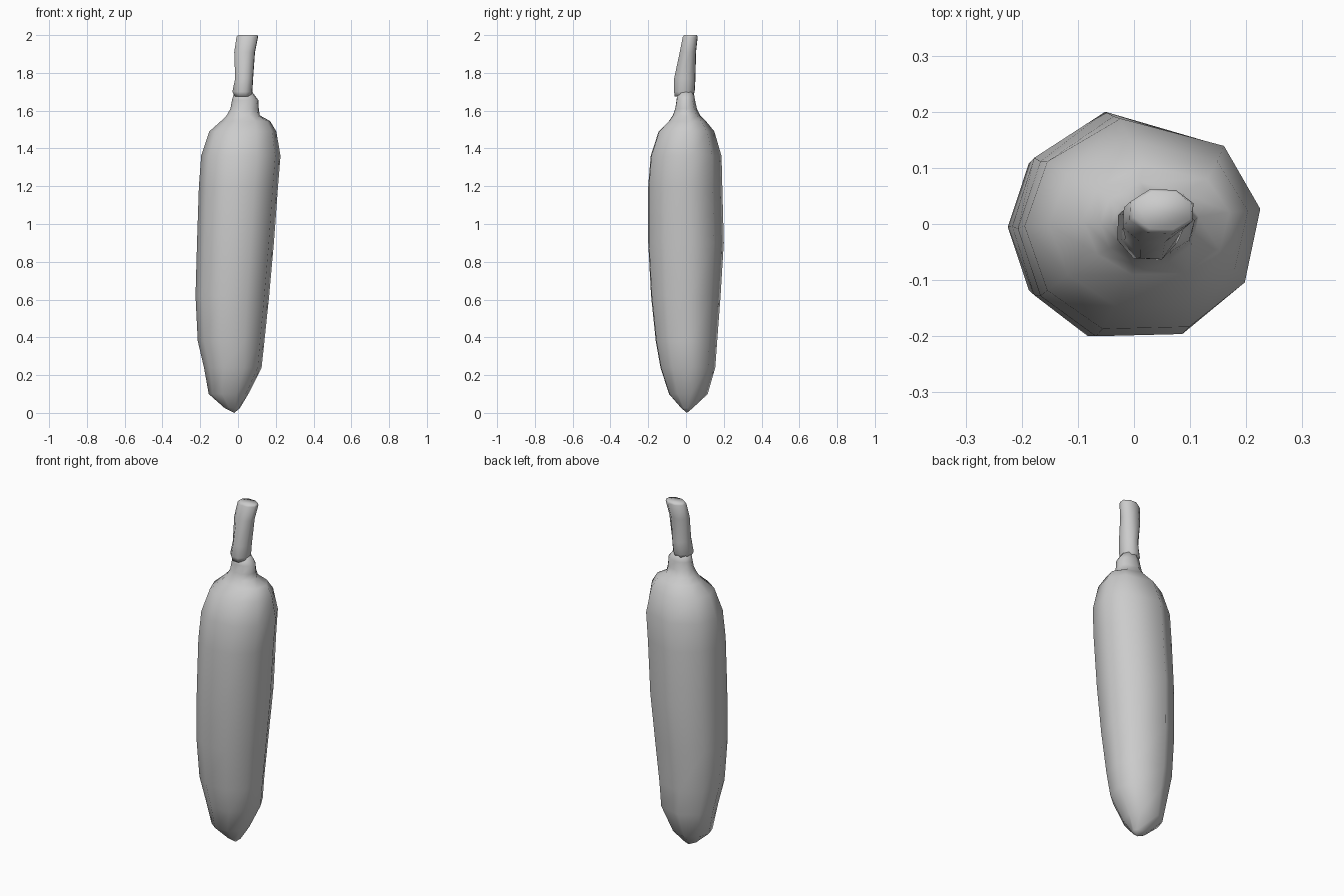
import bpy, bmesh
from math import cos, sin, radians


def loft(name, rings, angles, tip=None):
    """Skin rings given as (z, x_min, x_max, y_min, y_max) around a shared angular layout."""
    bm = bmesh.new()
    unit = [(cos(radians(a)), sin(radians(a))) for a in angles]
    us, vs = [u for u, v in unit], [v for u, v in unit]
    fit = lambda t, s, lo, hi: lo + (t - min(s)) / (max(s) - min(s)) * (hi - lo)
    loops = [[bm.verts.new((fit(u, us, x0, x1), fit(v, vs, y0, y1), z))
              for u, v in unit] for z, x0, x1, y0, y1 in rings]
    n = len(angles)
    for a, b in zip(loops, loops[1:]):
        for i in range(n):
            j = (i + 1) % n
            bm.faces.new((a[i], a[j], b[j], b[i]))
    if tip:
        t = bm.verts.new(tip)
        for i in range(n):
            bm.faces.new((t, loops[0][(i + 1) % n], loops[0][i]))
    else:
        bm.faces.new(loops[0][::-1])
    bm.faces.new(loops[-1])
    bmesh.ops.recalc_face_normals(bm, faces=bm.faces)
    for f in bm.faces:
        f.smooth = True
    mesh = bpy.data.meshes.new(name)
    bm.to_mesh(mesh)
    bm.free()
    obj = bpy.data.objects.new(name, mesh)
    bpy.context.collection.objects.link(obj)
    return obj


# Long nine-sided pod, leaning slightly, narrowing into a shoulder and neck
pod_rings = [
    (0.025, -0.07, 0.01, -0.025, 0.035),
    (0.10, -0.155, 0.055, -0.09, 0.115),
    (0.24, -0.18, 0.125, -0.135, 0.155),
    (0.38, -0.213, 0.14, -0.16, 0.165),
    (0.62, -0.225, 0.165, -0.185, 0.183),
    (0.90, -0.217, 0.19, -0.20, 0.20),
    (1.20, -0.207, 0.212, -0.20, 0.192),
    (1.36, -0.195, 0.225, -0.187, 0.188),
    (1.49, -0.152, 0.203, -0.145, 0.15),
    (1.545, -0.09, 0.17, -0.09, 0.105),
    (1.575, -0.06, 0.115, -0.07, 0.075),
    (1.61, -0.04, 0.11, -0.057, 0.058),
    (1.655, -0.032, 0.108, -0.05, 0.048),
    (1.70, -0.02, 0.075, -0.045, 0.04),
]
loft("pod", pod_rings, [9, 47, 101, 144, 180, 216, 250, 293, 329], tip=(-0.02, 0.005, 0))

# Separate stalk, tilted towards the back and right
stalk_rings = [
    (1.675, -0.015, 0.068, -0.06, 0.035),
    (1.70, -0.03, 0.076, -0.063, 0.046),
    (1.77, -0.015, 0.08, -0.063, 0.05),
    (1.91, -0.02, 0.09, -0.033, 0.053),
    (1.99, -0.008, 0.106, -0.017, 0.062),
    (2.00, 0.0, 0.103, -0.01, 0.058),
]
loft("stalk", stalk_rings, [20, 65, 110, 155, 200, 245, 290, 335])
